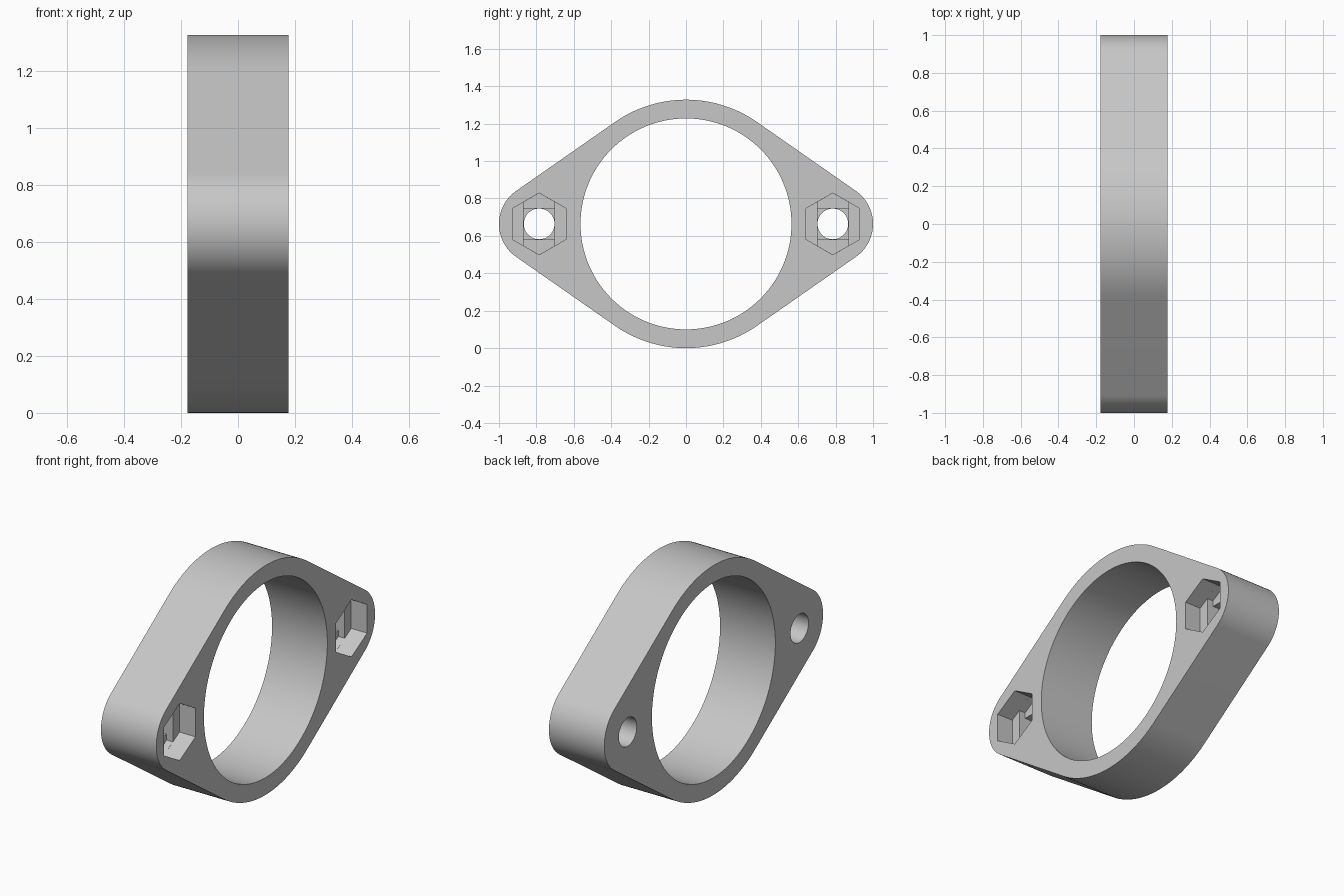
import bpy
import bmesh
from math import sin, cos, pi, tau, asin, tan, radians

if "Cube" in bpy.data.objects:
    bpy.data.objects.remove(bpy.data.objects["Cube"], do_unlink=True)

HALF = 0.177        # half thickness along x
CZ = 0.664          # height of the centre line
RING_R, BORE_R = 0.664, 0.564
LUG_Y, LUG_R = 0.785, 0.215
HEX_R, HOLE_R = 0.165, 0.083
HEX_FLOOR, SLOT_FLOOR, SQUARE_FLOOR = 0.075, 0.035, -0.005

grey = bpy.data.materials.new("light grey")
grey.use_nodes = True
COLOUR = (0.57, 0.57, 0.57, 1)
grey.diffuse_color = COLOUR
grey.node_tree.nodes["Principled BSDF"].inputs["Base Color"].default_value = COLOUR


def arc(cy, r, start, end, steps):
    """Points on an arc in the y-z plane, angle measured from +y."""
    return [(cy + r * cos(start + (end - start) * i / steps),
             r * sin(start + (end - start) * i / steps)) for i in range(steps + 1)]


def circle(r, sides, turn=0):
    return arc(0, r, turn, turn + tau, sides)[:-1]


def prism(name, outline, x0, x1, cy=0):
    """Extrude a y-z outline along x."""
    bm = bmesh.new()
    face = bm.faces.new([bm.verts.new((x0, cy + y, CZ + z)) for y, z in outline])
    moved = bmesh.ops.extrude_face_region(bm, geom=[face])["geom"]
    bmesh.ops.translate(bm, vec=(x1 - x0, 0, 0),
                        verts=[v for v in moved if isinstance(v, bmesh.types.BMVert)])
    bmesh.ops.recalc_face_normals(bm, faces=bm.faces)
    mesh = bpy.data.meshes.new(name)
    bm.to_mesh(mesh)
    bm.free()
    mesh.materials.append(grey)
    obj = bpy.data.objects.new(name, mesh)
    bpy.context.collection.objects.link(obj)
    return obj


def cut(body, cutter):
    cutter.hide_render = True
    mod = body.modifiers.new("cut", 'BOOLEAN')
    mod.operation = 'DIFFERENCE'
    mod.solver = 'EXACT'
    mod.object = cutter
    bpy.context.view_layer.objects.active = body
    bpy.ops.object.modifier_apply(modifier=mod.name)
    bpy.data.objects.remove(cutter, do_unlink=True)


# Flange body: large ring joined to two lugs by tangent flanks
t = pi / 2 - asin((RING_R - LUG_R) / LUG_Y)
outline = (arc(LUG_Y, LUG_R, -t, t, 40) + arc(0, RING_R, t, pi - t, 48)
           + arc(-LUG_Y, LUG_R, pi - t, pi + t, 40)
           + arc(0, RING_R, pi + t, tau - t, 48))
flange = prism("flange_ring", outline, -HALF, HALF)

# Central bore
cut(flange, prism("bore_cutter", circle(BORE_R, 128), -0.5, 0.5))

# Bolt holes with stepped nut pockets
w = HOLE_R
top = (HEX_R - w * tan(radians(30))) * 0.998
tip = HEX_R * 0.998
slot = [(w, -top), (w, top), (0, tip), (-w, top), (-w, -top), (0, -tip)]
square = [(w, -w), (w, w), (-w, w), (-w, -w)]
for cy in (-LUG_Y, LUG_Y):
    cut(flange, prism("hex_cutter", circle(HEX_R, 6, pi / 2), HEX_FLOOR, 0.5, cy))
    cut(flange, prism("slot_cutter", slot, SLOT_FLOOR, HEX_FLOOR + 0.03, cy))
    cut(flange, prism("square_cutter", [(y * 0.998, z) for y, z in square],
                      SQUARE_FLOOR, SLOT_FLOOR + 0.02, cy))
    cut(flange, prism("hole_cutter", circle(HOLE_R * 0.99, 48),
                      -0.5, SQUARE_FLOOR + 0.02, cy))

# Smooth curved walls, crisp edges
bpy.ops.object.select_all(action='DESELECT')
flange.select_set(True)
bpy.context.view_layer.objects.active = flange
bpy.ops.object.shade_smooth_by_angle(angle=radians(30))
